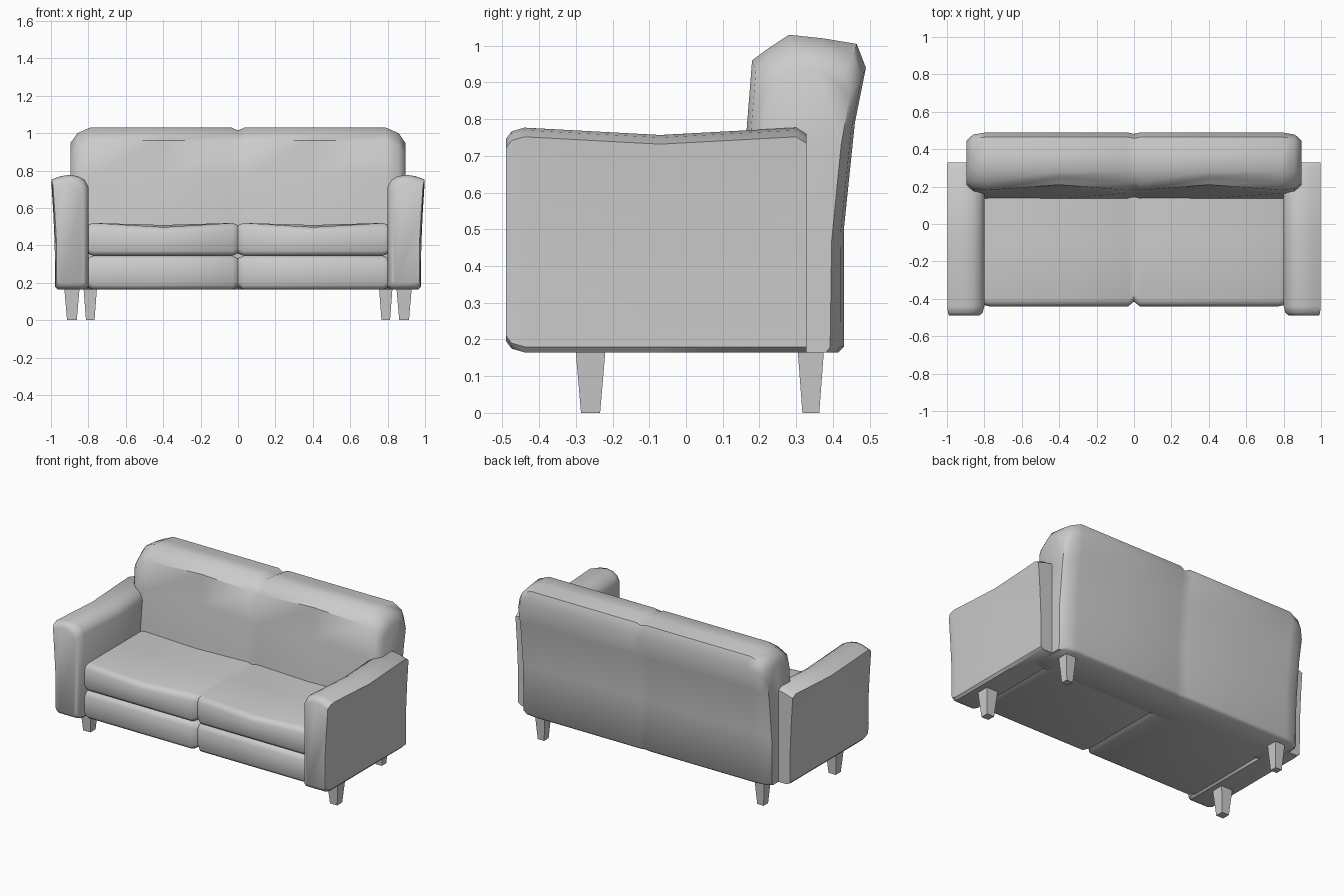
import bpy, bmesh, math

if "Cube" in bpy.data.objects:
    bpy.data.objects.remove(bpy.data.objects["Cube"])


def loft(name, rings, angle=48):
    """Skin a list of equal-length rings of points and cap both ends."""
    bm = bmesh.new()
    rows = [[bm.verts.new(p) for p in ring] for ring in rings]
    n = len(rows[0])
    for a, b in zip(rows, rows[1:]):
        for i in range(n):
            j = (i + 1) % n
            bm.faces.new((a[i], a[j], b[j], b[i]))
    bm.faces.new(rows[0])
    bm.faces.new(rows[-1])
    bmesh.ops.recalc_face_normals(bm, faces=bm.faces)
    me = bpy.data.meshes.new(name)
    bm.to_mesh(me)
    bm.free()
    ob = bpy.data.objects.new(name, me)
    bpy.context.collection.objects.link(ob)
    bpy.ops.object.select_all(action='DESELECT')
    ob.select_set(True)
    bpy.context.view_layer.objects.active = ob
    if angle:
        bpy.ops.object.shade_smooth_by_angle(angle=math.radians(angle))
    return ob


def both_sides(half):
    """Mirror (x, ...) section rows given for x >= 0."""
    return [(-s[0], *s[1:]) for s in reversed(half) if s[0] > 0] + half


# Backrest: side profile swept along x, pinched at the centre seam and ends
back_profile = [(0.14, 0.175), (0.135, 0.50), (0.165, 0.77), (0.18, 0.96),
                (0.22, 0.99), (0.28, 1.03), (0.375, 1.02), (0.465, 1.005),
                (0.49, 0.94), (0.46, 0.79), (0.43, 0.50), (0.43, 0.18),
                (0.415, 0.165), (0.16, 0.165)]
# x, depth scale, height scale, hollow of the front face
back_sections = both_sides([(0.0, 0.95, 0.983, 0.0), (0.035, 1, 1, 0.0),
                            (0.40, 1, 1, 0.03), (0.79, 1, 1, 0.0),
                            (0.86, 0.93, 0.965, 0.0), (0.895, 0.74, 0.905, 0.0)])
rings = []
for x, sy, sz, hollow in back_sections:
    ring = []
    for y, z in back_profile:
        mid = 0.285 + 0.05 * (z - 0.165)
        if 0.7 < z < 1.0 and y < 0.25:
            y += hollow
        ring.append((x, mid + (y - mid) * sy, 0.165 + (z - 0.165) * sz))
    rings.append(ring)
loft("backrest", rings)


# Seat cushion and base: rounded slabs with a centre seam and soft ends
def slab(name, z0, z1, notch_y, notch_z, sag):
    profile = [(-0.44, z0 + 0.025), (-0.44, z1 - 0.03), (-0.425, z1 - 0.007),
               (-0.40, z1), (-0.10, z1), (0.25, z1),
               (0.25, z0), (-0.41, z0), (-0.43, z0 + 0.007)]
    zc = (z0 + z1) / 2
    sections = both_sides([(0.0, notch_y, notch_z, 0), (0.03, 0, 0, 0),
                           (0.40, 0, 0, sag), (0.775, 0, 0, 0),
                           (0.805, 0.008, 0.012, 0)])
    rings = []
    for x, iy, iz, s in sections:
        ring = []
        for y, z in profile:
            up = z > zc
            dz = -iz if up else iz
            if up:
                dz -= s * (1.0 if y < -0.3 else 0.5)
            ring.append((x, y + iy if y < -0.3 else y, z + dz))
        rings.append(ring)
    return loft(name, rings)


slab("seat_cushion", 0.345, 0.52, 0.025, 0.012, 0.022)
slab("seat_base", 0.165, 0.345, 0.025, 0.014, 0.0)

# Armrests: front cross-section swept along y with a saddle dip on top
arm_profile = [(0.80, 0.18), (0.80, 0.715), (0.82, 0.75), (0.855, 0.77),
               (0.90, 0.777), (0.95, 0.77), (0.998, 0.752), (0.988, 0.60),
               (0.98, 0.40), (0.978, 0.18), (0.965, 0.165), (0.815, 0.165)]
# y, inset, drop of the top
arm_sections = [(-0.49, 0.03, 0.0), (-0.475, 0.010, 0.0), (-0.44, 0.0, 0.0),
                (-0.07, 0.0, 0.02), (0.30, 0.0, 0.0), (0.328, 0.018, 0.0)]
for side, label in ((-1, "left"), (1, "right")):
    rings = []
    for y, inset, drop in arm_sections:
        ring = []
        for x, z in arm_profile:
            sx = 1 - inset / 0.1
            zz = z - inset if z > 0.5 else z + inset * (y < 0)
            if z > 0.7:
                zz -= drop
            ring.append((side * (0.895 + (x - 0.895) * sx), y, zz))
        rings.append(ring)
    # outer side stays almost flat up to the ends
    for ring, (y, inset, drop) in zip(rings, arm_sections):
        for i in range(6, 10):
            keep = 0.3 if y < 0 else 0.0
            x = arm_profile[i][0] - inset * keep
            ring[i] = (side * x, ring[i][1], ring[i][2])
    loft(label + "_arm", rings, 40)

    # Tapered legs: square frustums
    for leg, cx, cy, top, foot in (("front_leg", 0.888, -0.26, 0.041, 0.026),
                                   ("back_leg", 0.79, 0.34, 0.036, 0.023)):
        rings = [[(side * cx + dx * r, cy + dy * r, z)
                  for dx, dy in ((-1, -1), (1, -1), (1, 1), (-1, 1))]
                 for r, z in ((foot, 0.0), (top, 0.175))]
        loft(label + "_" + leg, rings, 0)
